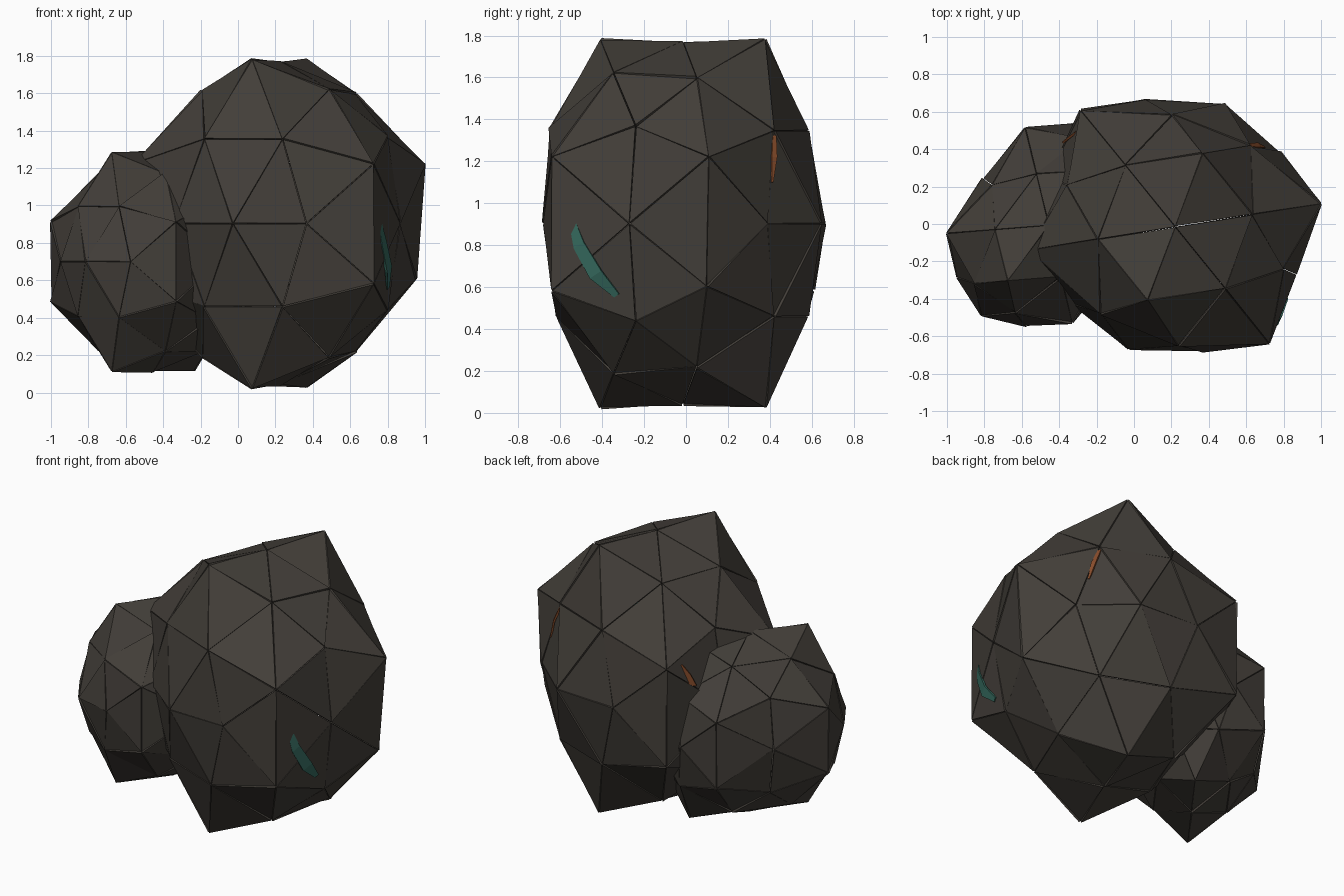
import bpy, bmesh, random
from itertools import product
from mathutils import Vector

if "Cube" in bpy.data.objects:
    bpy.data.objects.remove(bpy.data.objects["Cube"])

random.seed(4)

def material(name, rgb):
    m = bpy.data.materials.new(name)
    m.diffuse_color = (*rgb, 1)
    m.use_nodes = True
    m.node_tree.nodes["Principled BSDF"].inputs["Base Color"].default_value = m.diffuse_color
    return m

DARK = material("dark_stone", (0.056, 0.049, 0.041))
TEAL = material("teal", (0.035, 0.14, 0.11))
RUST = material("rust", (0.25, 0.075, 0.025))

def unit_points():
    """42 points of a once-divided icosahedron with an edge on top."""
    pts = set()
    for base in ((0, .5257, .8507), (1, 0, 0), (.309, .809, .5)):
        for k in range(3):
            b = base[k:] + base[:k]
            for s in product((1, -1), repeat=3):
                pts.add(tuple(round(c * t, 4) + 0.0 for c, t in zip(b, s)))
    return pts

def is_spike(p):
    x, y, z = map(abs, p)
    return (x < .01 and abs(z - .85) < .01) or (abs(x - .809) < .01 and abs(y - .5) < .01)

def boulder(name, centre, ax, ay, az, spike, gap, thick, nudges=()):
    """Faceted shell of separate triangular plates."""
    bm = bmesh.new()
    for p in sorted(unit_points()):
        bm.verts.new(p)
    bmesh.ops.convex_hull(bm, input=bm.verts[:])
    c, X, Y, Z = Vector(centre), Vector(ax), Vector(ay), Vector((0, 0, az))
    for v in bm.verts:
        p = v.co.copy()
        k = spike if is_spike(p) else 1.0
        v.co = c + k * (p.x * X + p.y * Y + p.z * Z)
        for where, shift in nudges:
            if (p - Vector(where)).length < .05:
                v.co += Vector(shift)
    bmesh.ops.recalc_face_normals(bm, faces=bm.faces[:])
    # split into plates, pull each one in a little and tilt it slightly
    bmesh.ops.split_edges(bm, edges=bm.edges[:])
    for f in bm.faces:
        m, n = f.calc_center_median(), f.normal.copy()
        for v in f.verts:
            v.co = m + (v.co - m) * (1 - gap) + n * random.uniform(-.007, .007)
    me = bpy.data.meshes.new(name)
    bm.to_mesh(me)
    bm.free()
    ob = bpy.data.objects.new(name, me)
    bpy.context.collection.objects.link(ob)
    me.materials.append(DARK)
    s = ob.modifiers.new("plate", 'SOLIDIFY')
    s.thickness, s.offset = thick, -1
    return ob

def sliver(name, path, widths, side, mat, thick=0.012):
    """Tapered ribbon following a short path."""
    bm = bmesh.new()
    side = Vector(side).normalized()
    rows = [[bm.verts.new(Vector(p) + side * w * s) for s in (-.5, .5)]
            for p, w in zip(path, widths)]
    for a, b in zip(rows, rows[1:]):
        bm.faces.new((a[0], a[1], b[1], b[0]))
    me = bpy.data.meshes.new(name)
    bm.to_mesh(me)
    bm.free()
    ob = bpy.data.objects.new(name, me)
    bpy.context.collection.objects.link(ob)
    me.materials.append(mat)
    s = ob.modifiers.new("body", 'SOLIDIFY')
    s.thickness, s.offset = thick, 0
    return ob

# uneven corners of the large rock
dents = [((.309, -.809, .5), (0, -.04, .01)), ((-.309, -.809, .5), (0, -.03, .01)),
         ((.809, .5, -.309), (-.05, -.01, .02)), ((1, 0, 0), (-.035, .01, 0)),
         ((0, -1, 0), (-.01, -.015, 0)), ((0, 1, 0), (.03, .02, 0)),
         ((.526, -.851, 0), (-.01, .015, 0)),
         ((.5, .309, -.809), (0, 0, .03)), ((.5, .309, .809), (0, 0, -.02)),
         ((0, 0, 1), (0, 0, -.015)), ((0, 0, -1), (0, 0, .02))]

# two rocks leaning together
boulder("large_rock", (.22, -.015, .903), (.68, -.264, 0), (.237, .64, 0), .885, 1.17, .016, .014, dents)
boulder("small_rock", (-.455, -.008, .7), (.354, -.253, 0), (.359, .481, 0), .59, 1.17, .014, .012)

# coloured slivers showing at the seams
sliver("teal_vein", [(.74, -.56, .98), (.777, -.51, .80), (.805, -.43, .66), (.80, -.33, .56)],
       (.02, .06, .07, .03), (.35, .75, .5), TEAL)
sliver("rust_vein", [(.62, .42, 1.32), (.665, .42, 1.22), (.695, .41, 1.1)],
       (.02, .03, .01), (.5, -.8, 0), RUST)
sliver("rust_chip", [(-.31, .49, 1.22), (-.335, .47, 1.15), (-.345, .46, 1.08)],
       (.01, .05, .09), (.7, .5, 0), RUST)
